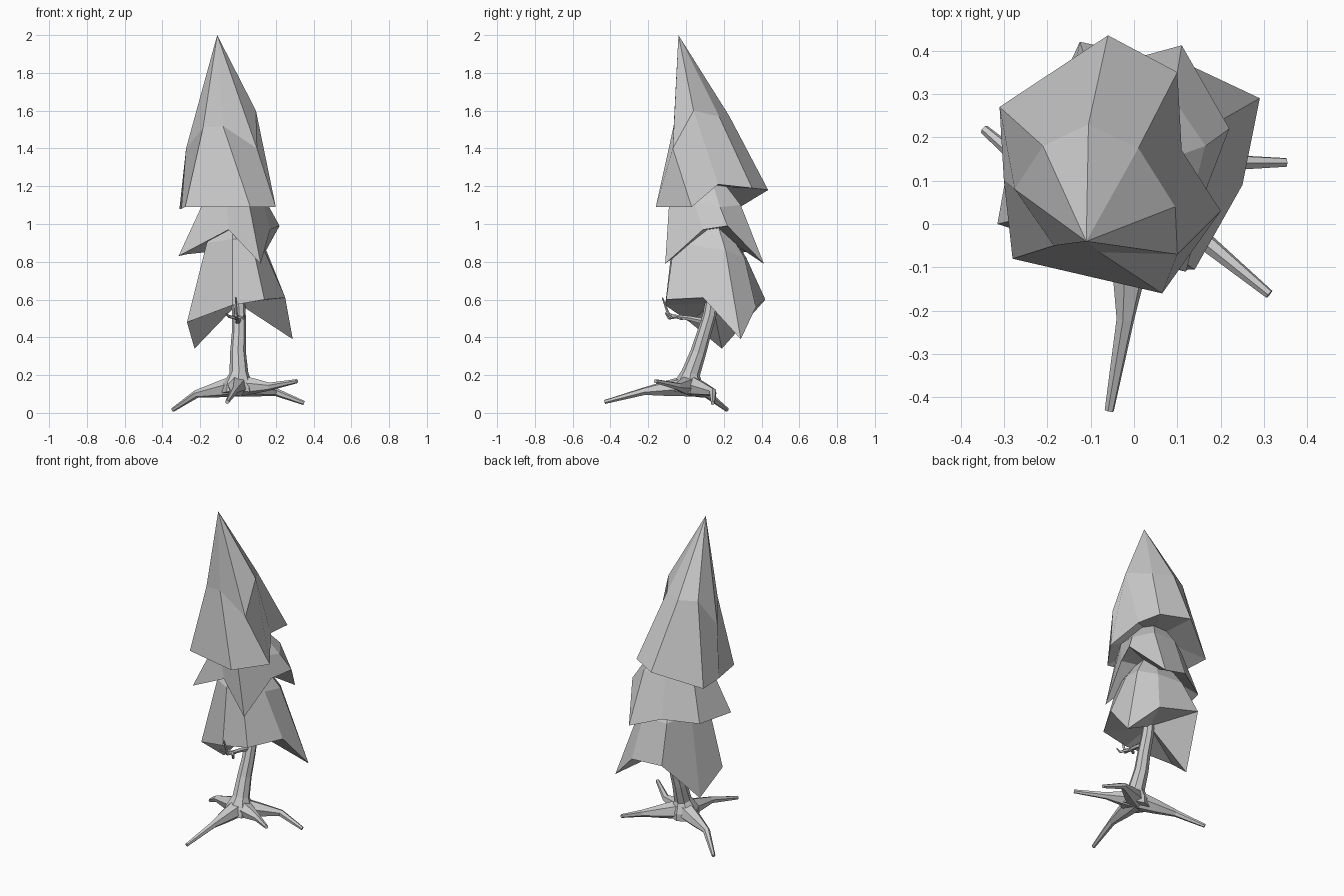
import bpy, bmesh, math
from mathutils import Vector


def loft(name, rings, bottom=None, top=None):
    """Skin a stack of equal-count rings (bottom to top); close ends with a point or a flat cap."""
    bm = bmesh.new()
    vs = [[bm.verts.new(p) for p in r] for r in rings]
    n = len(vs[0])
    for a, b in zip(vs, vs[1:]):
        for i in range(n):
            j = (i + 1) % n
            bm.faces.new((a[i], a[j], b[j], b[i]))
    for ring, tip in ((vs[0], bottom), (vs[-1], top)):
        if tip is None:
            bm.faces.new(ring)
        else:
            t = bm.verts.new(tip)
            for i in range(n):
                bm.faces.new((ring[i], ring[(i + 1) % n], t))
    bmesh.ops.recalc_face_normals(bm, faces=bm.faces)
    me = bpy.data.meshes.new(name)
    bm.to_mesh(me)
    bm.free()
    ob = bpy.data.objects.new(name, me)
    bpy.context.collection.objects.link(ob)
    return ob


def tube(name, path, radii, sides=6):
    """Tapered faceted tube along a path."""
    pts = [Vector(p) for p in path]
    rings = []
    side = None
    for i, p in enumerate(pts):
        t = (pts[min(i + 1, len(pts) - 1)] - pts[max(i - 1, 0)]).normalized()
        if side is None:
            side = t.orthogonal()
        side = (side - t * side.dot(t)).normalized()
        up = t.cross(side)
        rings.append([p + radii[i] * (side * math.cos(a) + up * math.sin(a))
                      for a in (math.tau * k / sides for k in range(sides))])
    return loft(name, rings)


# Foliage tiers: jagged hem ring, shoulder ring, peak, hollow underside
loft("top_foliage", [
    [(-.28, -.08, 1.09), (.065, -.16, 1.09), (.20, .03, 1.09), (.11, .17, 1.21),
     (.10, .35, 1.19), (-.06, .435, 1.18), (-.31, .27, 1.08), (-.30, .10, 1.08)],
    [(-.185, -.05, 1.51), (-.08, -.065, 1.52), (.10, -.07, 1.40), (.095, .04, 1.60),
     (.01, .175, 1.57), (-.105, .23, 1.57), (-.21, .18, 1.57), (-.275, .08, 1.40)],
], bottom=(-.06, .12, 1.2), top=(-.11, -.04, 2.0))

loft("middle_foliage", [
    [(-.315, 0, .83), (-.05, -.07, .97), (.12, -.11, .79), (.17, .09, .97),
     (.22, .22, .99), (.11, .412, .79), (-.08, .36, .86), (-.27, .25, .84)],
    [(-.19, .03, 1.10), (-.06, -.08, 1.10), (.06, -.09, 1.10), (.13, .04, 1.12),
     (.165, .18, 1.09), (.09, .29, 1.10), (-.06, .29, 1.10), (-.19, .20, 1.10)],
], bottom=(-.03, .14, .97), top=(-.06, .10, 1.35))

loft("lower_foliage", [
    [(-.27, .02, .48), (-.03, -.11, .57), (.14, -.105, .60), (.25, .09, .61),
     (.29, .29, .39), (.12, .37, .56), (-.125, .42, .60), (-.23, .19, .34)],
    [(-.165, .03, .90), (-.03, -.07, .92), (.07, -.06, .92), (.13, .08, .88),
     (.15, .21, .86), (.08, .31, .82), (-.09, .32, .82), (-.17, .19, .86)],
], bottom=(0, .14, .58), top=(-.02, .13, 1.12))

# Leaning trunk with flared base
tube("trunk", [(0, .01, .105), (0, .015, .15), (.005, .025, .21), (0, .065, .32),
               (.005, .095, .42), (.005, .125, .52), (0, .15, .70)],
     [.085, .08, .05, .042, .038, .036, .03], 8)

# Roots: each leaves the flare, bends at a knee, then runs to its tip
for i, (knee, tip) in enumerate([
        ((-.02, -.22, .115), (-.057, -.43, .058)),
        ((.17, -.045, .14), (.312, -.162, .168)),
        ((.20, .142, .11), (.35, .142, .052)),
        ((-.22, .11, .10), (-.345, .218, .016))]):
    k = Vector(knee)
    start = Vector((0, .02, .145))
    tube(f"root_{i + 1}", [start, start.lerp(k, .5), k, tip], [.06, .042, .021, .011])

# Bare branches under the foliage
tube("front_branch", [(0, .11, .48), (0, .02, .50), (-.01, -.09, .515), (-.012, -.125, .61)],
     [.018, .013, .010, .004], 5)
tube("left_twig", [(0, -.02, .50), (-.045, -.06, .51), (-.065, -.09, .525)],
     [.011, .008, .004], 5)
tube("right_twig", [(0, -.05, .51), (.03, -.09, .50), (.035, -.11, .53)],
     [.010, .007, .004], 5)
